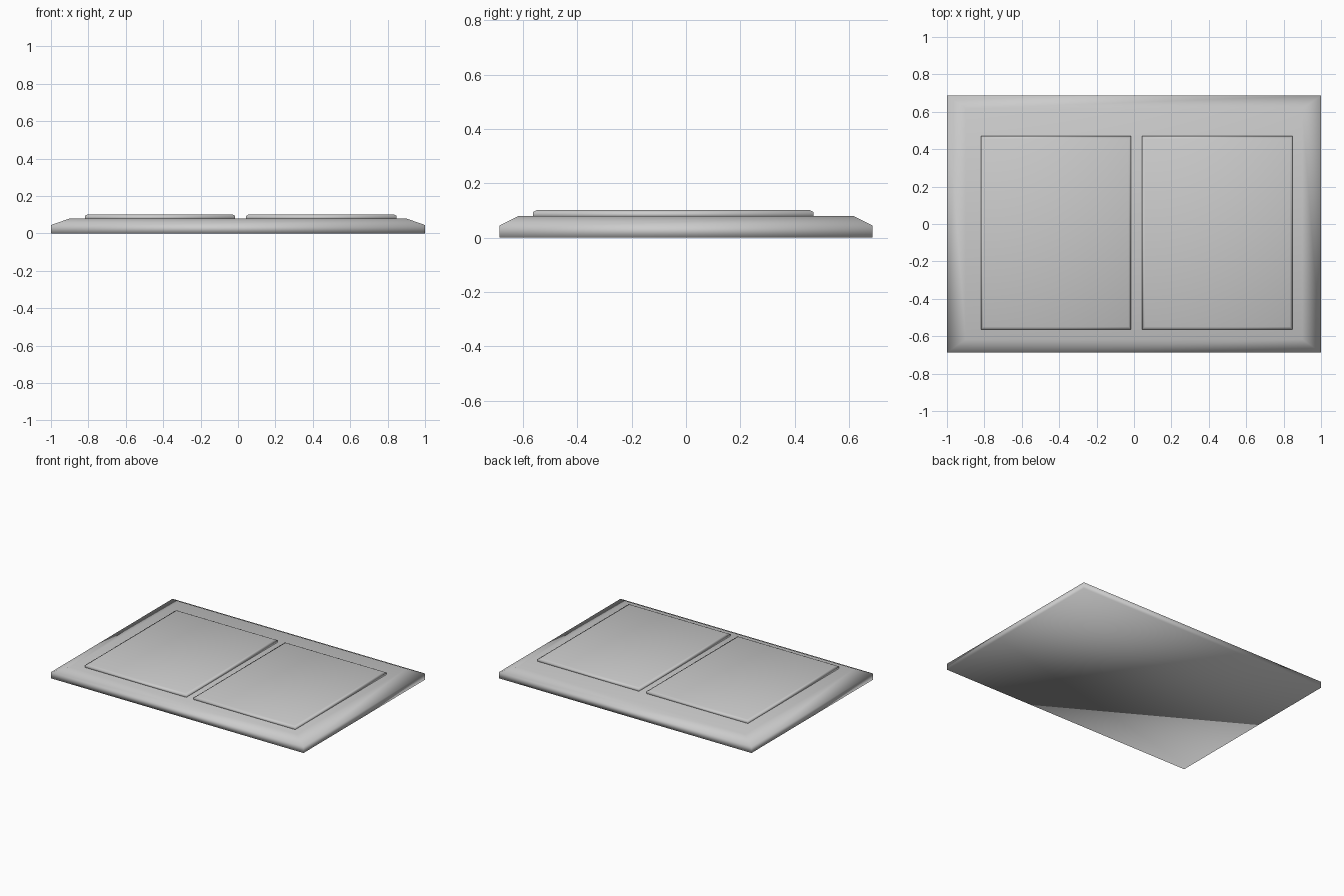
import bpy
import bmesh

cube = bpy.data.objects.get("Cube")
if cube:
    bpy.data.objects.remove(cube, do_unlink=True)

grey = bpy.data.materials.new("light_grey")
grey.use_nodes = True
colour = (0.6, 0.6, 0.6, 1)
grey.diffuse_color = colour
grey.node_tree.nodes["Principled BSDF"].inputs["Base Color"].default_value = colour


def stacked_slab(name, centre, rings):
    """Closed smooth slab through rectangular rings (half width, half depth, z)."""
    bm = bmesh.new()
    loops = []
    for hx, hy, z in rings:
        corners = ((-hx, -hy), (hx, -hy), (hx, hy), (-hx, hy))
        loops.append([bm.verts.new((centre[0] + x, centre[1] + y, z)) for x, y in corners])
    for low, high in zip(loops, loops[1:]):
        for i in range(4):
            j = (i + 1) % 4
            bm.faces.new((low[i], low[j], high[j], high[i]))
    bm.faces.new(loops[0][::-1])
    bm.faces.new(loops[-1])
    for face in bm.faces:
        face.smooth = True
    mesh = bpy.data.meshes.new(name)
    bm.to_mesh(mesh)
    bm.free()
    mesh.materials.append(grey)
    obj = bpy.data.objects.new(name, mesh)
    bpy.context.collection.objects.link(obj)
    return obj


# Wall plate with sloping rim
stacked_slab("wall_plate", (0, 0), [(1, 0.687, 0), (1, 0.687, 0.045), (0.9, 0.617, 0.08)])

# Pair of rocker switches with a chamfered top edge
for name, x in (("right_rocker", -0.417), ("left_rocker", 0.446)):
    stacked_slab(name, (x, -0.047),
                 [(0.402, 0.517, 0.075), (0.402, 0.517, 0.094), (0.388, 0.502, 0.102)])
